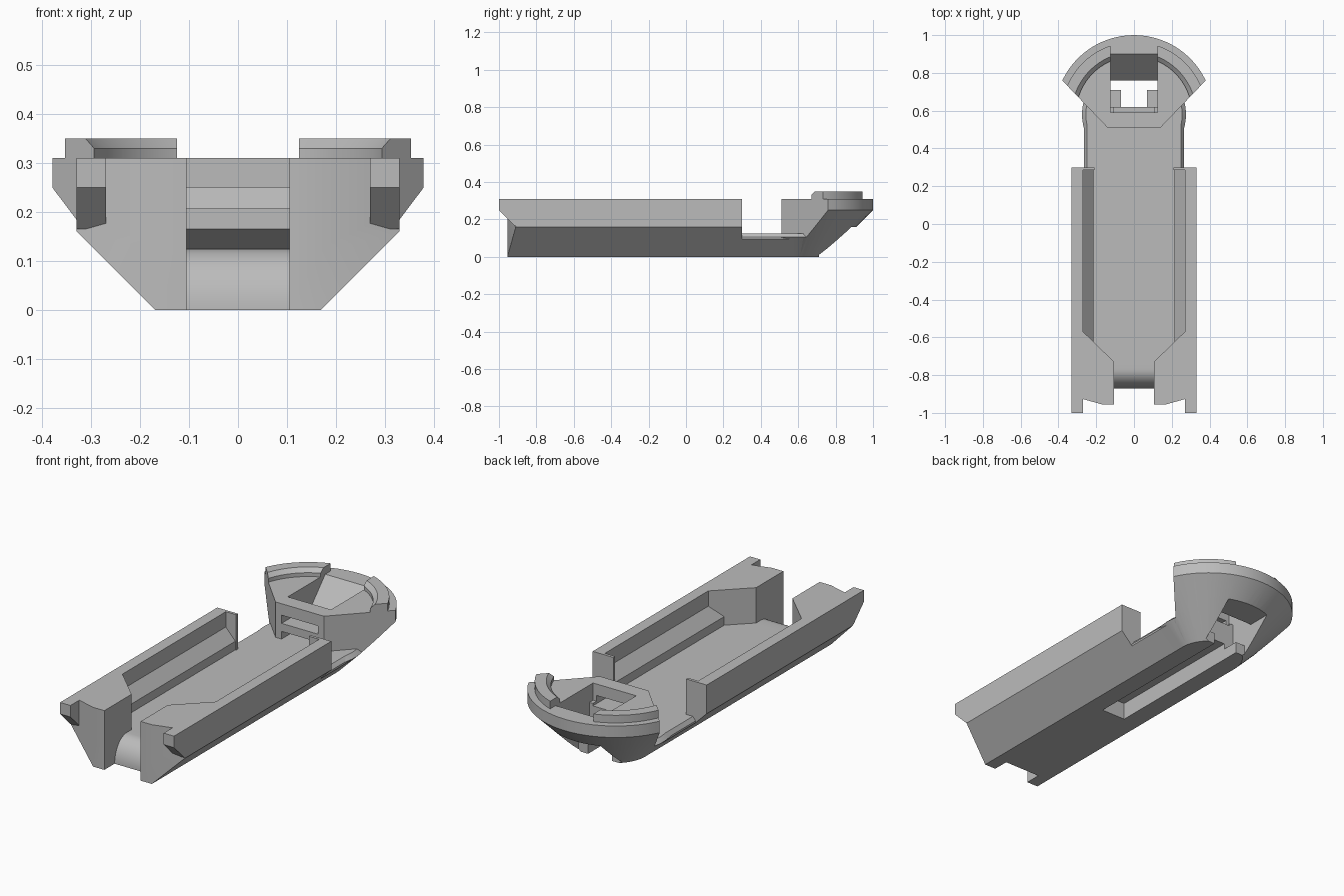
import bpy
import bmesh
from math import cos, sin, pi
from mathutils import Matrix, Vector

cube = bpy.data.objects.get("Cube")
if cube:
    bpy.data.objects.remove(cube, do_unlink=True)

grey = bpy.data.materials.new("plain_grey")
grey.use_nodes = True
grey.diffuse_color = (0.5, 0.5, 0.5, 1)
grey.node_tree.nodes["Principled BSDF"].inputs["Base Color"].default_value = (0.5, 0.5, 0.5, 1)

HEAD_Y = 0.58   # centre of the round head
FLOOR = 0.125


def finish(name, bm):
    bmesh.ops.recalc_face_normals(bm, faces=bm.faces)
    mesh = bpy.data.meshes.new(name)
    bm.to_mesh(mesh)
    bm.free()
    mesh.materials.append(grey)
    ob = bpy.data.objects.new(name, mesh)
    bpy.context.collection.objects.link(ob)
    return ob


def prism(name, pts, axis, a, b):
    """Extrude a 2D outline along an axis; outline uses the two other axes in order."""
    place = {"x": lambda p: (a, p[0], p[1]),
             "y": lambda p: (p[0], a, p[1]),
             "z": lambda p: (p[0], p[1], a)}[axis]
    step = Vector([(b - a) * (axis == c) for c in "xyz"])
    bm = bmesh.new()
    face = bm.faces.new([bm.verts.new(place(p)) for p in pts])
    out = bmesh.ops.extrude_face_region(bm, geom=[face])["geom"]
    bmesh.ops.translate(bm, vec=step, verts=[v for v in out if isinstance(v, bmesh.types.BMVert)])
    return finish(name, bm)


def lathe(name, pts, closed=False):
    """Spin an (r, z) profile about the head axis."""
    bm = bmesh.new()
    vs = [bm.verts.new((r, HEAD_Y, z)) for r, z in pts]
    es = [bm.edges.new(p) for p in zip(vs, vs[1:])]
    if closed:
        es.append(bm.edges.new((vs[-1], vs[0])))
    bmesh.ops.spin(bm, geom=vs + es, cent=(0, HEAD_Y, 0), axis=(0, 0, 1), angle=2 * pi, steps=72)
    bmesh.ops.remove_doubles(bm, verts=bm.verts, dist=1e-4)
    return finish(name, bm)


def combine(ob, tool, op):
    tool.hide_render = True
    mod = ob.modifiers.new("bool", "BOOLEAN")
    mod.operation, mod.solver, mod.object = op, "EXACT", tool
    bpy.context.view_layer.objects.active = ob
    bpy.ops.object.modifier_apply(modifier=mod.name)
    bpy.data.objects.remove(tool, do_unlink=True)


def add(ob, tool):
    combine(ob, tool, "UNION")


def cut(ob, tool):
    combine(ob, tool, "DIFFERENCE")


def both(pts):
    """Complete a right-hand outline with its mirror image."""
    return pts + [(-x, z) for x, z in reversed(pts)]


def sides(pts):
    return [[(s * x, v) for x, v in pts] for s in (1, -1)]


def box(name, x, y0, y1, z0, z1):
    return prism(name, [(y0, z0), (y1, z0), (y1, z1), (y0, z1)], "x", -x, x)


# Trough with stepped side walls
hull = prism("hull", both([(0.17, 0), (0.33, 0.16), (0.33, 0.31), (0.27, 0.31),
                           (0.27, 0.23), (0.215, 0.17), (0.215, FLOOR)]), "y", -0.955, 0.3)

# Low tail and its rounded end
add(hull, prism("tail", both([(0.17, 0), (0.265, 0.095), (0.265, 0.105), (0.25, FLOOR)]),
                "y", 0.2, HEAD_Y))
add(hull, lathe("tail_end", [(0, 0), (0.17, 0), (0.275, 0.105), (0.255, FLOOR), (0, FLOOR)]))

# Rear caps of the side walls and solid front corner blocks
for pts in sides([(0.21, 0.12), (0.29, 0.12), (0.33, 0.16), (0.33, 0.31), (0.21, 0.31)]):
    add(hull, prism("wall_cap", pts, "y", 0.285, 0.3))
for pts in sides([(0.105, -0.73), (0.28, -0.56), (0.28, -0.955), (0.105, -0.955)]):
    add(hull, prism("front_block", pts, "z", 0.12, 0.31))

# Swept-back front faces
for pts in sides([(0.17, -0.955), (0.41, -0.8875), (0.41, -1.1), (0.17, -1.1)]):
    cut(hull, prism("front_cutter", pts, "z", -0.1, 0.5))

# Front prongs
for s in (1, -1):
    add(hull, prism("prong", [(-1, 0.31), (-1, 0.25), (-0.915, 0.165), (-0.85, 0.165), (-0.85, 0.31)],
                    "x", s * 0.27, s * 0.33))

# Rounded nose between the front blocks
curve = [(-0.77 - 0.1 * sin(i * pi / 24), FLOOR * cos(i * pi / 24)) for i in range(13)]
cut(hull, prism("nose_cutter", curve + [(-0.87, -0.1), (-1.1, -0.1), (-1.1, 0.5), (-0.77, 0.5)],
                "x", -0.105, 0.105))

# Flared head, trimmed to a wedge in plan
wedge = both([(0.14, 0.51), (0.62, 1.01), (0.62, 1.2)])
head = lathe("head", [(0, 0.05), (0.22, 0.05), (0.42, 0.25), (0.42, 0.31), (0, 0.31)])
combine(head, prism("wedge", wedge, "z", -0.1, 0.5), "INTERSECT")
add(hull, head)

# Central pocket with sloped back and rear window
cut(hull, prism("pocket", [(0.59, 0.4), (0.984, 0.4), (0.76, 0.16), (1.1, 0.16), (1.1, -0.1),
                           (0.71, -0.1), (0.71, 0.06), (0.62, 0.06), (0.62, 0.22), (0.59, 0.22)],
                "x", -0.125, 0.125))

# Gap between the two cross bars, and the undercut of the lower bar
cut(hull, box("bar_gap", 0.105, 0.4, 0.65, 0.207, 0.25))
cut(hull, prism("bar_undercut", [(0.5, 0.17), (0.5, FLOOR), (0.59, FLOOR), (0.51, 0.165)],
                "x", -0.105, 0.105))

# Long slot in the underside
cut(hull, box("belly_slot", 0.07, -0.16, 1.1, -0.1, 0.09))

# Raised arc rims on the head
rim = lathe("raised_rims", [(0.308, 0.305), (0.308, 0.33), (0.33, 0.35), (0.385, 0.35),
                            (0.385, 0.305)], closed=True)
combine(rim, prism("wedge", wedge, "z", -0.1, 0.5), "INTERSECT")
cut(rim, box("rim_gap", 0.125, 0.3, 1.2, 0.2, 0.5))

# Smooth round parts, keep corners crisp
for ob in (hull, rim):
    bpy.ops.object.select_all(action="DESELECT")
    ob.select_set(True)
    bpy.context.view_layer.objects.active = ob
    bpy.ops.object.shade_smooth_by_angle(angle=pi / 7)
